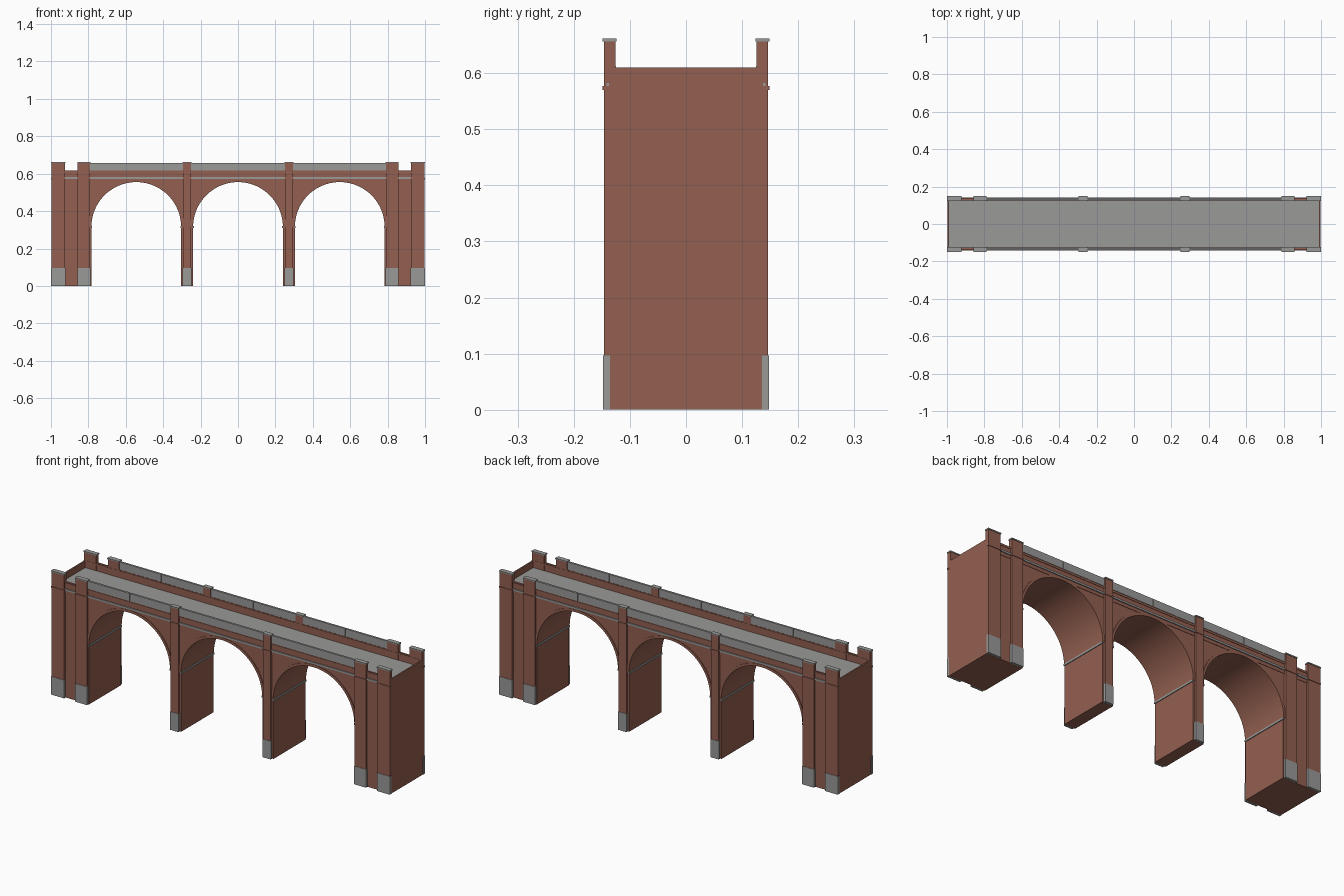
import bpy, bmesh, math

old = bpy.data.objects.get("Cube")
if old:
    bpy.data.objects.remove(old, do_unlink=True)


def material(name, rgb):
    m = bpy.data.materials.new(name)
    m.use_nodes = True
    m.diffuse_color = (*rgb, 1)
    m.node_tree.nodes["Principled BSDF"].inputs["Base Color"].default_value = (*rgb, 1)
    return m


BRICK = material("red brown brick", (0.29, 0.115, 0.08))
STONE = material("grey stone", (0.32, 0.32, 0.315))

END = 0.998          # half length of the brickwork
WALL = 0.135         # half depth of the brickwork
DECK = 0.575         # road height
RADIUS, SPRING = 0.24, 0.315
ARCHES = (-0.544, 0, 0.544)
SIDES = (("front", -1), ("back", 1))


def finish(name, bm, mats):
    bmesh.ops.recalc_face_normals(bm, faces=bm.faces)
    mesh = bpy.data.meshes.new(name)
    bm.to_mesh(mesh)
    bm.free()
    for m in mats:
        mesh.materials.append(m)
    ob = bpy.data.objects.new(name, mesh)
    bpy.context.collection.objects.link(ob)
    return ob


def box(name, x, y, z, mat):
    bm = bmesh.new()
    bmesh.ops.create_cube(bm, size=1)
    for v in bm.verts:
        v.co = [lo + (c + 0.5) * (hi - lo) for c, (lo, hi) in zip(v.co, (x, y, z))]
    return finish(name, bm, [mat])


def side_box(name, x, y, z, mat):
    """The same box on the front and back faces."""
    for label, s in SIDES:
        box(f"{label}_{name}", x, sorted((s * y[0], s * y[1])), z, mat)


def extrude(name, profile, y, mats):
    """Extrude an x-z outline along y."""
    bm = bmesh.new()
    face = bm.faces.new([bm.verts.new((px, y[0], pz)) for px, pz in profile])
    ext = bmesh.ops.extrude_face_region(bm, geom=[face])
    for v in ext["geom"]:
        if isinstance(v, bmesh.types.BMVert):
            v.co.y = y[1]
    return finish(name, bm, mats)


def smooth(ob):
    bpy.ops.object.select_all(action='DESELECT')
    ob.select_set(True)
    bpy.context.view_layer.objects.active = ob
    bpy.ops.object.shade_smooth_by_angle(angle=math.radians(30))


def arc(cx, r, n=40):
    """Half circle from left springing to right springing."""
    return [(cx - r * math.cos(math.pi * i / n), SPRING + r * math.sin(math.pi * i / n))
            for i in range(n + 1)]


# Arched brick body with a stone road surface
outline = [(-END, 0)]
for cx in ARCHES:
    outline += [(cx - RADIUS, 0), *arc(cx, RADIUS), (cx + RADIUS, 0)]
outline += [(END, 0), (END, DECK), (-END, DECK)]
body = extrude("arched_body", outline, (-WALL, WALL), [BRICK, STONE])
for p in body.data.polygons:
    p.material_index = int(p.normal.z > 0.9 and p.center.z > DECK - 0.001)
smooth(body)

# Raised arch rings and springing strips
for i, cx in enumerate(ARCHES, 1):
    ring = arc(cx, RADIUS) + arc(cx, RADIUS + 0.013)[::-1]
    for label, s in SIDES:
        smooth(extrude(f"{label}_arch_ring_{i}", ring, (s * 0.13, s * 0.139), [BRICK]))
    for label, s in (("right", -1), ("left", 1)):
        edge = cx + s * RADIUS
        box(f"{label}_springing_strip_{i}", (edge - 0.004, edge + 0.004),
            (-WALL - 0.003, WALL + 0.003), (SPRING - 0.005, SPRING + 0.005), STONE)

# Low end walls across the road
for label, s in (("right", -1), ("left", 1)):
    box(f"{label}_end_wall", sorted((s * END, s * (END - 0.008))), (-WALL, WALL),
        (DECK, 0.61), BRICK)

# Parapets and string courses
side_box("parapet", (-END, END), (0.127, 0.137), (DECK - 0.02, 0.617), BRICK)
side_box("parapet_band", (-END, END), (0.125, 0.139), (0.605, 0.613), BRICK)
side_box("string_course", (-END, END), (0.13, 0.142), (0.572, 0.582), STONE)

# Pilasters with plinths, bands and caps
pilasters = []
for s in (-1, 1):
    pilasters += [sorted((s * END, s * 0.925)), sorted((s * 0.857, s * 0.79)),
                  sorted((s * 0.295, s * 0.25))]
for i, (a, b) in enumerate(sorted(pilasters), 1):
    wide = (a - 0.002, b + 0.002)
    side_box(f"pilaster_{i}", (a, b), (0.126, 0.146), (0.09, 0.656), BRICK)
    side_box(f"pilaster_band_{i}", wide, (0.136, 0.149), (0.57, 0.577), BRICK)
    side_box(f"plinth_{i}", wide, (0.1355, 0.148), (0, 0.097), STONE)
    side_box(f"pilaster_cap_{i}", wide, (0.124, 0.149), (0.656, 0.662), STONE)

# Stone parapet panels, two in each bay
for bay, (a, b) in enumerate(((-0.79, -0.295), (-0.25, 0.25), (0.295, 0.79)), 1):
    mid = (a + b) / 2
    for half, (lo, hi) in enumerate(((a, mid - 0.001), (mid + 0.001, b)), 1):
        side_box(f"parapet_panel_{bay}_{half}", (lo, hi), (0.128, 0.139),
                 (0.617, 0.658), STONE)
